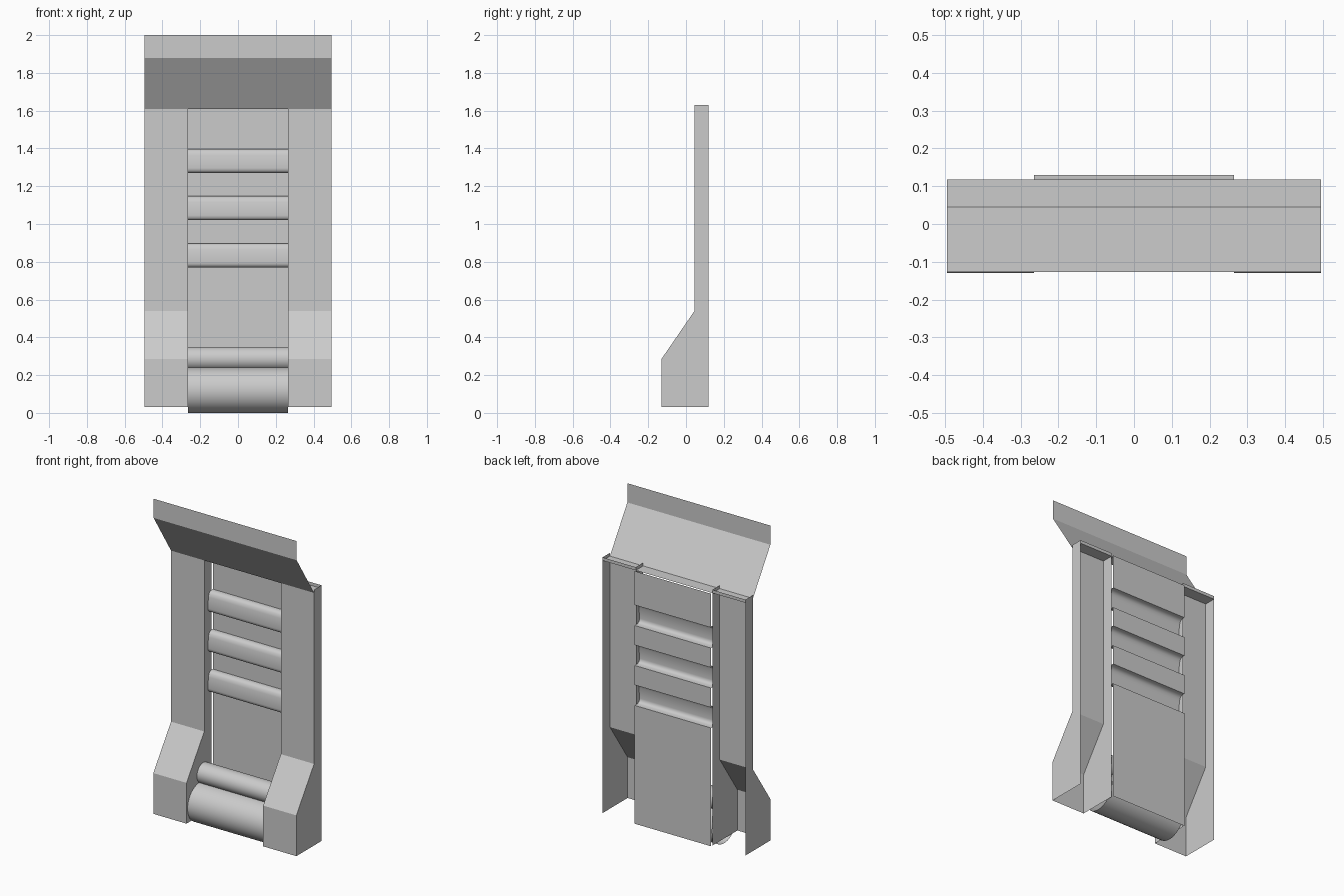
import bpy, math

if "Cube" in bpy.data.objects:
    bpy.data.objects.remove(bpy.data.objects["Cube"])

def make_mesh(name, verts, faces, smooth=False):
    me = bpy.data.meshes.new(name)
    me.from_pydata(verts, [], faces)
    me.update()
    ob = bpy.data.objects.new(name, me)
    bpy.context.collection.objects.link(ob)
    bpy.context.view_layer.objects.active = ob
    ob.select_set(True)
    if smooth:
        bpy.ops.object.shade_smooth_by_angle(angle=math.radians(35))
    ob.select_set(False)
    return ob

def sheet(name, profile, x0, x1, closed=False, smooth=False):
    """Extrude a (y, z) profile along x as a thin folded sheet."""
    n = len(profile)
    verts = [(x, y, z) for x in (x0, x1) for y, z in profile]
    faces = [(i, n + i, n + (i + 1) % n, (i + 1) % n)
             for i in range(n if closed else n - 1)]
    return make_mesh(name, verts, faces, smooth)

def mirror(ob):
    ob.modifiers.new("mirror", 'MIRROR').use_mirror_merge = False

def circle(cy, cz, r, n=40):
    return [(cy + r * math.cos(2 * math.pi * i / n),
             cz + r * math.sin(2 * math.pi * i / n)) for i in range(n)]

XI, XO = 0.265, 0.495

# Side columns: folded front, two flat cheeks, open back and bottom
front = [(-0.13, 0.03), (-0.13, 0.285), (0.045, 0.54), (0.045, 1.61)]
mirror(sheet("column_front", front, XI, XO))
cheek = front[:3] + [(0.045, 1.63), (0.118, 1.63), (0.118, 0.03)]
for name, x in (("column_inner_side", XI), ("column_outer_side", XO)):
    mirror(make_mesh(name, [(x, y, z) for y, z in cheek], [tuple(range(6))]))

# Small upright lip behind each column top
mirror(sheet("column_top_lip", [(0.118, 1.61), (0.118, 1.63)], XI, XO))

# Header: ledge, forward slope and upright sign face
sheet("header", [(0.118, 1.61), (0.045, 1.61), (-0.127, 1.88), (-0.127, 2.0)], -XO, XO)

# Back panel: one sheet with three pressed, rounded ribs
panel = [(0.13, 0.03)]
for b in (0.77, 1.02, 1.27):
    panel += [(0.13, b), (0.10, b), (0.09, b + 0.005), (0.083, b + 0.014),
              (0.081, b + 0.026), (0.086, b + 0.095), (0.092, b + 0.114),
              (0.102, b + 0.124), (0.115, b + 0.128), (0.13, b + 0.128)]
panel.append((0.13, 1.61))
sheet("ribbed_back_panel", panel, -XI, XI, smooth=True)

# Two open tubes across the base
sheet("lower_roller", circle(0.0, 0.12, 0.12), -XI, XI, closed=True, smooth=True)
sheet("upper_roller", circle(0.035, 0.287, 0.063), -XI, XI, closed=True, smooth=True)
